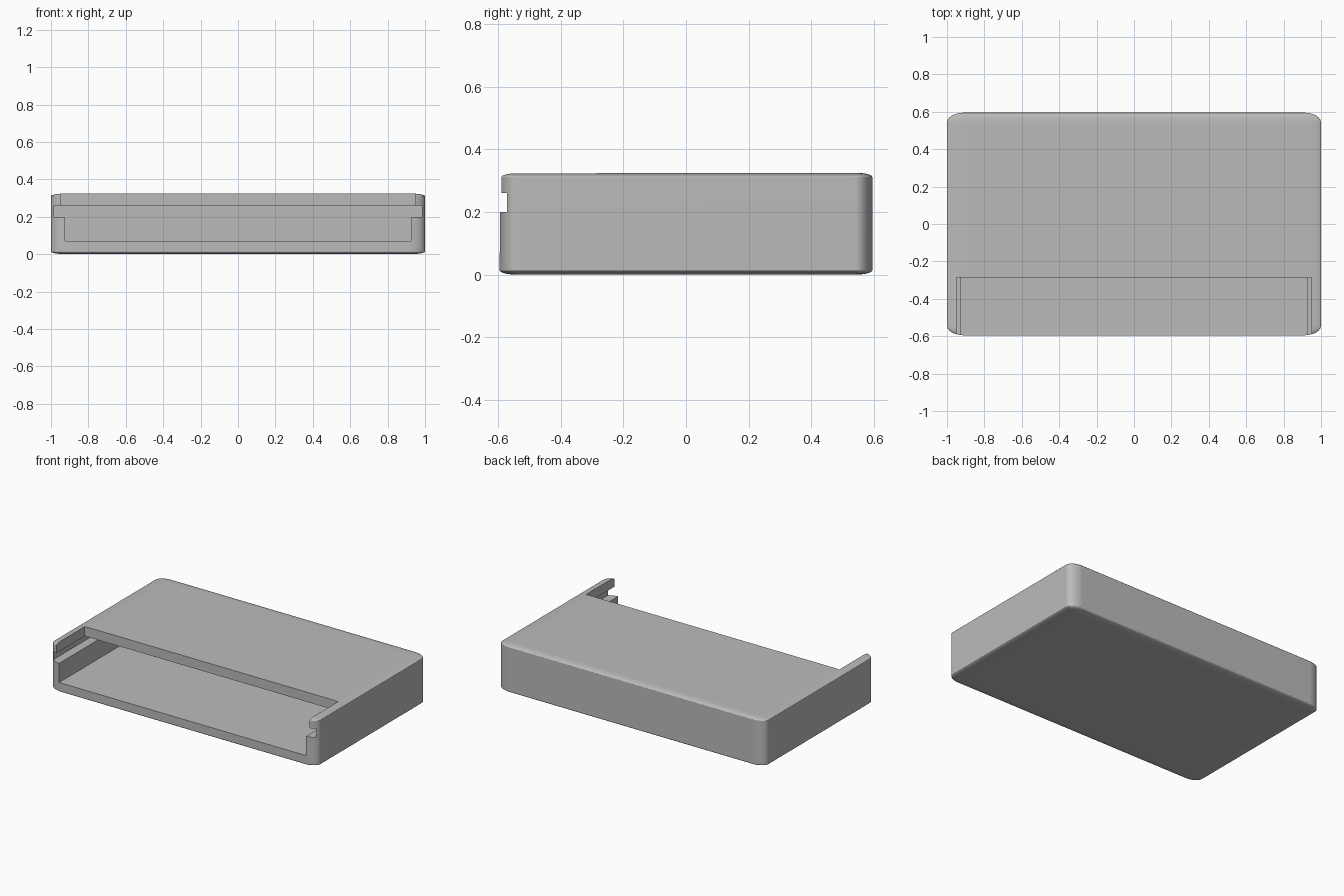
import bpy
import bmesh
import math
from mathutils import Matrix, Vector

old = bpy.data.objects.get("Cube")
if old:
    bpy.data.objects.remove(old, do_unlink=True)

LENGTH, DEPTH, HEIGHT = 2.0, 1.19, 0.325
FRONT = -DEPTH / 2

grey = bpy.data.materials.new("plain_grey")
grey.use_nodes = True
colour = (0.5, 0.5, 0.5, 1)
grey.diffuse_color = colour
grey.node_tree.nodes["Principled BSDF"].inputs["Base Color"].default_value = colour


def block(name, low, high, rounding=0):
    """Box between two corners; rounding is a share of each side."""
    low, high = Vector(low), Vector(high)
    bm = bmesh.new()
    bmesh.ops.create_cube(bm, size=1)
    if rounding:
        bmesh.ops.bevel(bm, geom=bm.edges[:], offset=rounding, segments=16,
                        profile=0.5, affect='EDGES')
    size = high - low
    bm.transform(Matrix.Translation((low + high) / 2) @ Matrix.Diagonal((*size, 1)))
    bmesh.ops.recalc_face_normals(bm, faces=bm.faces[:])
    mesh = bpy.data.meshes.new(name)
    bm.to_mesh(mesh)
    bm.free()
    mesh.materials.append(grey)
    obj = bpy.data.objects.new(name, mesh)
    bpy.context.collection.objects.link(obj)
    return obj


def carve(target, half_width, y_end, z_low, z_high):
    """Cut a symmetric pocket that runs in from the open front."""
    cutter = block("pocket_cutter", (-half_width, FRONT - 0.2, z_low),
                   (half_width, y_end, z_high))
    cutter.hide_render = True
    mod = target.modifiers.new("pocket", 'BOOLEAN')
    mod.operation = 'DIFFERENCE'
    mod.solver = 'EXACT'
    mod.object = cutter
    bpy.context.view_layer.objects.active = target
    bpy.ops.object.modifier_apply(modifier=mod.name)
    bpy.data.objects.remove(cutter, do_unlink=True)


# Rounded outer shell
shell = block("case_shell", (-LENGTH / 2, FRONT, 0),
              (LENGTH / 2, -FRONT, HEIGHT), rounding=0.045)

# Main cavity, sliding-lid groove and top opening
carve(shell, 0.925, 0.52, 0.07, 0.23)
carve(shell, 0.985, 0.52, 0.20, 0.26)
carve(shell, 0.95, -0.285, 0.23, 0.5)

# Smooth rounded edges, crisp cut edges
bpy.ops.object.select_all(action='DESELECT')
shell.select_set(True)
bpy.context.view_layer.objects.active = shell
bpy.ops.object.shade_smooth_by_angle(angle=math.radians(35))
weighted = shell.modifiers.new("flat_face_normals", 'WEIGHTED_NORMAL')
weighted.keep_sharp = True
